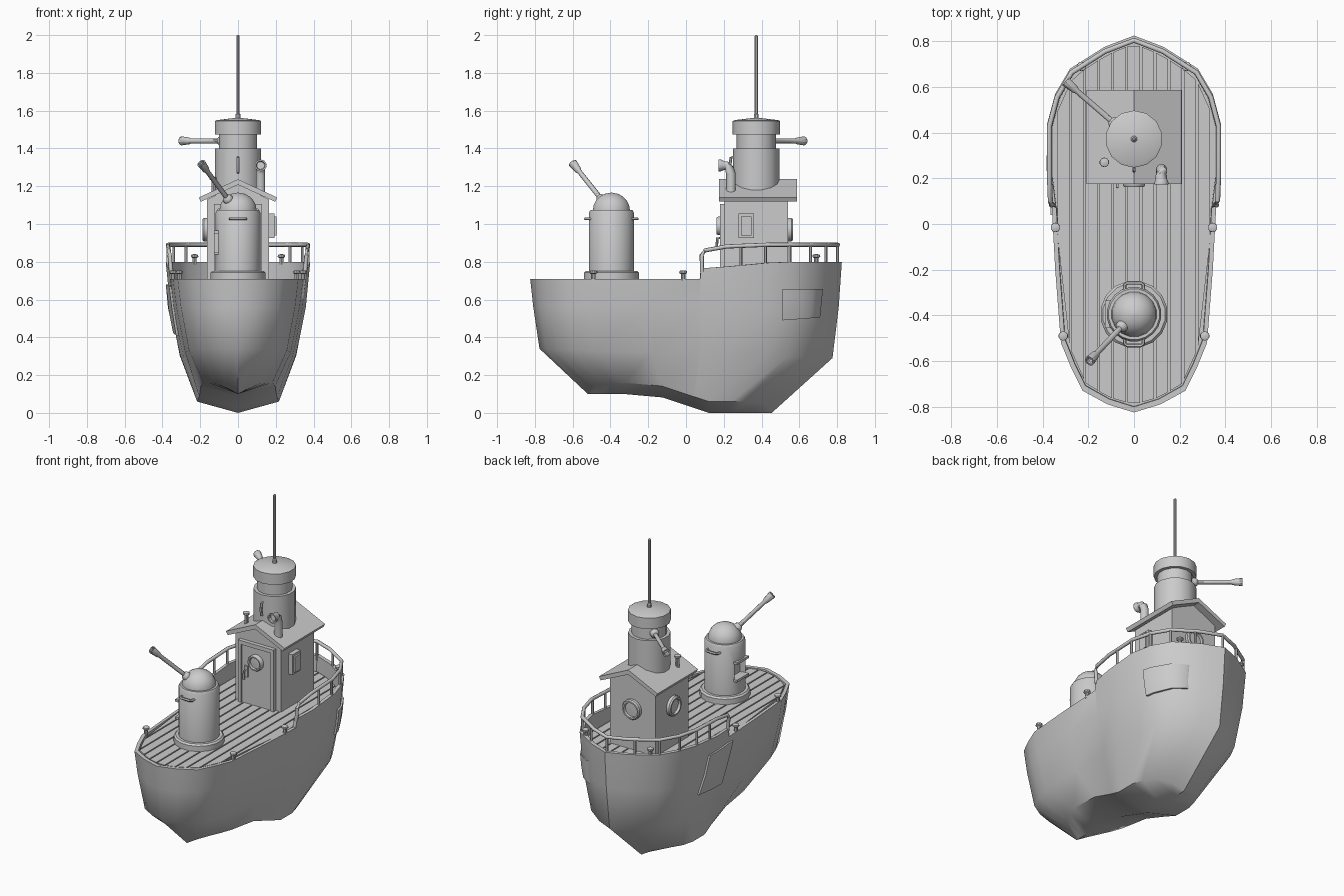
import bpy, bmesh, math
from mathutils import Vector
from mathutils.bvhtree import BVHTree

if "Cube" in bpy.data.objects:
    bpy.data.objects.remove(bpy.data.objects["Cube"])


def obj(name, verts, faces, smooth=35):
    me = bpy.data.meshes.new(name)
    me.from_pydata([tuple(v) for v in verts], [], faces)
    bm = bmesh.new()
    bm.from_mesh(me)
    bmesh.ops.remove_doubles(bm, verts=bm.verts, dist=1e-4)
    bmesh.ops.dissolve_degenerate(bm, edges=bm.edges, dist=1e-4)
    bmesh.ops.recalc_face_normals(bm, faces=bm.faces)
    bm.to_mesh(me)
    bm.free()
    o = bpy.data.objects.new(name, me)
    bpy.context.collection.objects.link(o)
    if smooth:
        bpy.ops.object.select_all(action='DESELECT')
        o.select_set(True)
        bpy.context.view_layer.objects.active = o
        bpy.ops.object.shade_smooth_by_angle(angle=math.radians(smooth))
    return o


def skin(name, rings, smooth=35):
    """Closed rings joined into a capped skin."""
    n = len(rings[0])
    f = [(a * n + i, a * n + (i + 1) % n, (a + 1) * n + (i + 1) % n, (a + 1) * n + i)
         for a in range(len(rings) - 1) for i in range(n)]
    f += [tuple(range(n)), tuple(range((len(rings) - 1) * n, len(rings) * n))]
    return obj(name, [v for r in rings for v in r], f, smooth)


def lathe(name, base, axis, profile, n=12):
    """Profile of (radius, height) turned about an axis from a base point."""
    q = Vector(axis).to_track_quat('Z', 'Y')
    ang = [2 * math.pi * (i + .5) / n for i in range(n)]
    return skin(name, [[Vector(base) + q @ Vector((r * math.cos(a), r * math.sin(a), h))
                        for a in ang] for r, h in profile])


def tube(name, pts, r, n=8):
    pts = [Vector(p) for p in pts]
    rings = []
    for i, p in enumerate(pts):
        t = (pts[min(i + 1, len(pts) - 1)] - pts[max(i - 1, 0)]).normalized()
        ref = Vector((0, 0, 1)) if abs(t.z) < .8 else Vector((1, 0, 0))
        u = t.cross(ref).normalized()
        w = t.cross(u)
        rings.append([p + r * (u * math.cos(2 * math.pi * k / n) + w * math.sin(2 * math.pi * k / n))
                      for k in range(n)])
    return skin(name, rings, 50)


def prism(name, pts, y0, y1):
    return skin(name, [[(x, y, z) for x, z in pts] for y in (y0, y1)], 0)


def box(name, a, b):
    return prism(name, [(a[0], a[2]), (b[0], a[2]), (b[0], b[2]), (a[0], b[2])], a[1], b[1])


def lerp(t, table):
    for (a, va), (b, vb) in zip(table, table[1:]):
        if t <= b:
            return va + (vb - va) * max(0, (t - a) / (b - a))
    return table[-1][1]


# Hull: one half outline of the gunwale, the lower rings derive from it
half = [(0, -.825, .71), (.115, -.79, .71), (.225, -.73, .71), (.275, -.63, .71), (.32, -.52, .71),
        (.345, -.2, .71), (.36, .075, .71), (.362, .08, .765), (.38, .22, .775), (.38, .44, .795),
        (.345, .57, .8), (.28, .68, .8), (.13, .775, .8), (0, .825, .8)]
keel = [(-.52, .1), (-.18, .1), (.12, 0), (.45, 0)]


def ring(fn):
    h = [fn(*p) for p in half]
    return h + [(-x, y, z) for x, y, z in reversed(h[1:-1])]


def low_y(y):
    return y * (.63 if y < 0 else .55)


hull = skin("hull", [
    ring(lambda x, y, z: (0, low_y(y), lerp(low_y(y), keel))),
    ring(lambda x, y, z: (x * .57, low_y(y), lerp(low_y(y), keel) + .06 * min(1, x / .2))),
    ring(lambda x, y, z: (x * .81, y * .94, .315 - .03 * y)),
    ring(lambda x, y, z: (x * .945, y * .98, .56)),
    ring(lambda x, y, z: (x, y, z)),
    ring(lambda x, y, z: (x * .945, y * .97, z)),
    ring(lambda x, y, z: (x * .94, y * .968, .692))], 42)

# Deck planks, clipped to the outline
front = [(0, -.79), (.108, -.76), (.21, -.70), (.258, -.60), (.30, -.49), (.325, -.18), (.355, .2)]
back = [(0, .79), (.12, .74), (.26, .65), (.32, .55), (.355, .42)]
for i in range(-6, 6):
    x0, x1 = i * .0615 + .034, (i + 1) * .0615 + .026
    x0, x1 = max(x0, -.35), min(x1, .35)
    if x1 - x0 < .01:
        continue
    p = [(x0, lerp(abs(x0), front)), (x1, lerp(abs(x1), front)),
         (x1, lerp(abs(x1), back)), (x0, lerp(abs(x0), back))]
    skin("deck_plank", [[(x, y, z) for x, y in p] for z in (.685, .708)], 0)

# Hull patches, wrapped onto the sides
bvh = BVHTree.FromPolygons([v.co for v in hull.data.vertices], [p.vertices[:] for p in hull.data.polygons])


def patch(name, side, corners, n=5):
    a, b, c, d = [Vector(k) for k in corners]
    grids = ([], [])
    for j in range(n):
        for i in range(n):
            q = a.lerp(b, i / (n - 1)).lerp(d.lerp(c, i / (n - 1)), j / (n - 1))
            hit = bvh.ray_cast(Vector((side, q.x, q.y)), Vector((-side, 0, 0)))[0]
            for g, off in zip(grids, (-.01, .012)):
                g.append((hit.x + side * off, q.x, q.y))
    m = n * n
    f = [tuple(s * m + k for k in (j * n + i, j * n + i + 1, j * n + n + i + 1, j * n + n + i))
         for s in (0, 1) for j in range(n - 1) for i in range(n - 1)]
    edge = [i for i in range(n)] + [j * n + n - 1 for j in range(1, n)] + \
           [m - 1 - i for i in range(1, n)] + [j * n for j in range(n - 2, 0, -1)]
    f += [(p, q, q + m, p + m) for p, q in zip(edge, edge[1:] + edge[:1])]
    obj(name, grids[0] + grids[1], f, 40)


patch("patch_right", 1, [(.51, .49), (.71, .505), (.725, .655), (.51, .655)])
patch("patch_left", -1, [(.10, .41), (.36, .44), (.30, .68), (.04, .67)])

# Stern railing with posts
path = [(x * .975, y * .975, .87 + .02 * min(1, y / .4)) for x, y, z in half[8:]]
path = [(.355, .085, .75), (.362, .083, .835), (.366, .10, .86)] + path
rail = path + [(-x, y, z) for x, y, z in reversed(path[:-1])]
tube("stern_rail", rail, .011)
for x, y in [(.371, .29), (.371, .42), (.34, .55), (.275, .66), (.155, .74), (0, .803)]:
    for s in ((1, -1) if x else (1,)):
        tube("rail_post", [(s * x, y, .77), (s * x, y, .885)], .008, 6)


# Mushroom bollards
def bollard(name, x, y, z, h):
    lathe(name, (x, y, z), (0, 0, 1), [(.012, 0), (.012, h - .02), (.021, h - .014), (.02, h - .004), (.008, h)], 10)


for s in (1, -1):
    for x, y, z in [(.31, -.49, .70), (.344, -.015, .70), (.23, .69, .785)]:
        bollard("bollard", s * x, y, z, .055)
bollard("roof_vent", -.13, .27, 1.15, .10)

# Cabin with gabled roof
prism("cabin", [(-.163, .69), (.163, .69), (.163, 1.13), (0, 1.215), (-.163, 1.13)], .205, .54)
prism("roof", [(-.208, 1.14), (0, 1.237), (.208, 1.14), (.196, 1.118), (0, 1.208), (-.196, 1.118)], .175, .587)


def porthole(name, loc, axis, r):
    lathe(name, loc, axis, [(r, -.01), (r, .018), (r * .9, .026), (r * .75, .026), (r * .72, .01), (.001, .012)], 16)


porthole("back_porthole", (0, .54, .97), (0, 1, 0), .063)
porthole("left_porthole", (-.163, .37, .97), (-1, 0, 0), .063)
porthole("door_porthole", (0, .188, .99), (0, -1, 0), .05)

# Door with frame and handle
box("door", (-.105, .19, .70), (.105, .215, 1.08))
for s in (1, -1):
    box("door_jamb", (s * .105, .18, .70), (s * .127, .215, 1.105))
box("door_lintel", (-.127, .18, 1.08), (.127, .215, 1.105))
box("handle_plate", (-.085, .18, .88), (-.06, .195, .95))
tube("door_handle", [(-.073, .185, .925), (-.073, .165, .925), (-.073, .163, .87)], .007, 6)

# Shuttered window on the right wall
box("window_box", (.15, .278, .925), (.192, .36, 1.055))
box("window_pane", (.18, .29, .94), (.203, .348, 1.04))

# Stove pipe
tube("stove_pipe", [(.12, .238, 1.15), (.12, .238, 1.265), (.12, .23, 1.293),
                    (.12, .213, 1.308), (.12, .19, 1.31)], .025, 10)
lathe("pipe_mouth", (.12, .198, 1.31), (0, -1, 0), [(.026, 0), (.032, .015), (.032, .025), (.024, .025), (.02, .005)], 10)

# Watch tower and mast
lathe("tower", (0, .372, 0), (0, 0, 1), [(.124, 1.15), (.124, 1.4), (.104, 1.4), (.104, 1.475),
                                        (.125, 1.475), (.125, 1.545), (.115, 1.55), (.012, 1.562)], 14)
lathe("mast", (0, .372, 0), (0, 0, 1), [(.014, 1.54), (.014, 1.58), (.009, 1.585), (.009, 1.995), (.004, 2)], 8)
tube("tower_handle", [(0, .26, 1.27), (0, .238, 1.275), (0, .232, 1.31), (0, .238, 1.35), (0, .26, 1.355)], .008, 6)


# Gun barrels
def gun(name, a, b):
    d = Vector(b) - Vector(a)
    L = d.length
    lathe(name, a, d, [(.013, -.03), (.013, L - .065), (.018, L - .055), (.024, L), (.016, L), (.012, L - .03)], 10)
    lathe(name + "_ball", a, d, [(.028 * math.cos(t), .028 * math.sin(t))
                                 for t in (-1.5, -.9, -.45, 0, .45, .9, 1.5)], 10)


gun("tower_gun", (-.085, .44, 1.44), (-.30, .625, 1.44))

# Front turret with domed top
cz = (0, -.395, 0)
lathe("turret_base", cz, (0, 0, 1), [(.148, .70), (.148, .742), (.138, .752), (.10, .752)], 16)
turret = lathe("turret", cz, (0, 0, 1), [(.12, .74), (.12, 1.06), (.112, 1.075), (.05, 1.075)], 20)
lathe("turret_dome", cz, (0, 0, 1), [(.1, 1.06)] + [(.1 * math.cos(t), 1.073 + .093 * math.sin(t))
                                                    for t in (0, .3, .6, .9, 1.2, 1.54)], 16)
gun("turret_gun", (-.052, -.447, 1.13), (-.195, -.60, 1.322))
for s in (1, -1):
    y = -.395
    tube("turret_handle", [(-.042, y + s * .10, 1.027), (-.04, y + s * .13, 1.027), (-.03, y + s * .137, 1.027),
                           (.03, y + s * .137, 1.027), (.04, y + s * .13, 1.027), (.042, y + s * .10, 1.027)], .008, 6)

# Viewing slot on the turret's left side
cut = box("slot_cutter", (-.2, -.45, .85), (-.07, -.34, .955))
cut.hide_render = True
cut.hide_set(True)
mod = turret.modifiers.new("slot", 'BOOLEAN')
mod.operation, mod.object, mod.solver = 'DIFFERENCE', cut, 'EXACT'
for z in (.838, .95):
    box("slot_lip", (-.128, -.455, z), (-.085, -.335, z + .015))
